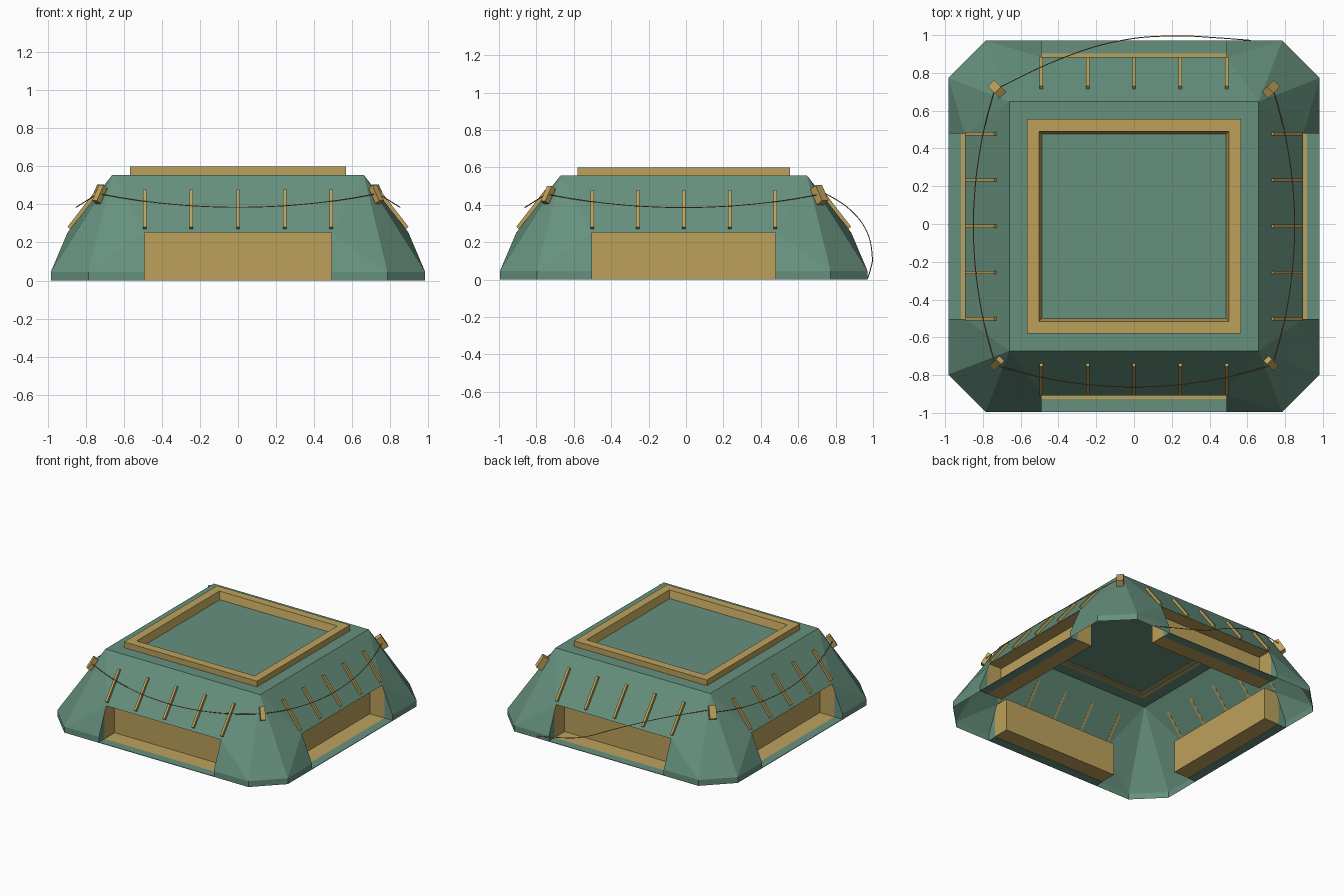
import bpy, bmesh, math
from mathutils import Matrix, Vector

if "Cube" in bpy.data.objects:
    bpy.data.objects.remove(bpy.data.objects["Cube"])

CY = -0.012  # centre of the hull in y


def material(name, rgb):
    m = bpy.data.materials.new(name)
    m.diffuse_color = (*rgb, 1)
    m.use_nodes = True
    m.node_tree.nodes["Principled BSDF"].inputs["Base Color"].default_value = m.diffuse_color
    return m


GREEN = material("sage green", (0.133, 0.280, 0.207))
GOLD = material("tan gold", (0.510, 0.357, 0.107))
BROWN = material("rope brown", (0.42, 0.21, 0.06))


def spin(k):
    """Transform from the local front side to side k."""
    return Matrix.Translation((0, CY, 0)) @ Matrix.Rotation(k * math.pi / 2, 4, 'Z')


def finish(bm, name, mat, matrix=None):
    bmesh.ops.remove_doubles(bm, verts=bm.verts, dist=1e-5)
    bmesh.ops.recalc_face_normals(bm, faces=bm.faces)
    me = bpy.data.meshes.new(name)
    bm.to_mesh(me)
    bm.free()
    me.materials.append(mat)
    ob = bpy.data.objects.new(name, me)
    bpy.context.collection.objects.link(ob)
    if matrix:
        ob.matrix_world = matrix
    return ob


def face(bm, *pts):
    return bm.faces.new([bm.verts.new(p) for p in pts])


def box(name, size, matrix, mat=GOLD):
    bm = bmesh.new()
    bmesh.ops.create_cube(bm, size=1, matrix=Matrix.Diagonal((*size, 1)))
    return finish(bm, name, mat, matrix)


W = 0.49               # half width of the side openings
H, C, T = 0.983, 0.785, 0.66   # base half size, chamfer start, top half size
LIP = 0.895            # opening lip
ZB, ZL, ZT = 0.045, 0.252, 0.555

# hull shell: one side repeated four times
bm = bmesh.new()
for k in range(4):
    R = Matrix.Rotation(k * math.pi / 2, 4, 'Z')

    def add(*pts):
        face(bm, *[R @ Vector(p) for p in pts])
    # upper panel above the opening
    add((-W, -LIP, ZL), (W, -LIP, ZL), (T, -T, ZT), (-T, -T, ZT))
    for s in (-1, 1):
        # flanks beside the opening
        add((s * W, -LIP, ZL), (s * T, -T, ZT), (s * C, -H, ZB))
        add((s * W, -LIP, ZL), (s * C, -H, ZB), (s * W, -H, ZB))
        add((s * W, -H, 0), (s * C, -H, 0), (s * C, -H, ZB), (s * W, -H, ZB))
        # green outer part of the opening jamb
        add((s * W, -H, 0), (s * W, -H, ZB), (s * W, -0.915, 0.205), (s * W, -0.915, 0))
    # corner chamfer
    add((C, -H, 0), (H, -C, 0), (H, -C, ZB), (C, -H, ZB))
    add((C, -H, ZB), (H, -C, ZB), (T, -T, ZT))
    # deck and shallow recess wall
    b = 0.53
    add((-T, -T, ZT), (T, -T, ZT), (b, -b, ZT), (-b, -b, ZT))
    add((-b, -b, ZT), (b, -b, ZT), (b, -b, .542), (-b, -b, .542))
face(bm, (-b, -b, .542), (b, -b, .542), (b, b, .542), (-b, b, .542))
finish(bm, "hull", GREEN, Matrix.Translation((0, CY, 0)))

# square frame on the deck
bm = bmesh.new()
prof = [(0.567, 0.55), (0.567, 0.599), (0.503, 0.599), (0.487, 0.538)]
for k in range(4):
    R = Matrix.Rotation(k * math.pi / 2, 4, 'Z')
    for (a, za), (b, zb) in zip(prof, prof[1:] + prof[:1]):
        face(bm, *[R @ Vector(p) for p in ((-a, -a, za), (a, -a, za), (b, -b, zb), (-b, -b, zb))])
finish(bm, "deck_frame", GOLD, Matrix.Translation((0, CY, 0)))

# wall slope used by the bars
slope = Vector((0, 0.235, 0.303)).normalized()
normal = Vector((0, -0.303, 0.235)).normalized()
tilt = Matrix((Vector((1, 0, 0)), -normal, slope)).transposed().to_4x4()

for k in range(4):
    M = spin(k)
    # recessed box behind the opening
    yb, yf, z0 = -0.79, -0.915, 0.004
    bm = bmesh.new()
    face(bm, (-W, yb, z0), (W, yb, z0), (W, yb, ZL), (-W, yb, ZL))
    face(bm, (-W, yf, z0), (W, yf, z0), (W, yb, z0), (-W, yb, z0))
    face(bm, (-W, -LIP, ZL), (-W, yb, ZL), (W, yb, ZL), (W, -LIP, ZL))
    for s in (-W, W):
        face(bm, (s, yf, z0), (s, yb, z0), (s, yb, ZL), (s, -LIP, ZL), (s, yf, 0.205))
    finish(bm, "opening_recess", GOLD, M)
    # sill in front of the recess
    box("opening_sill", (2 * W, H + yf, 0.004),
        M @ Matrix.Translation((0, (yf - H) / 2, 0.002)), GREEN)
    # sloping bars lying on the wall
    for i in range(-2, 3):
        mid = Vector((i * 0.245, -0.804, 0.369)) + normal * 0.009
        box("wall_bar", (0.018, 0.020, 0.25), M @ Matrix.Translation(mid) @ tilt)
    # corner bracket leaning with the corner
    size = (0.05, 0.045, 0.095) if k in (1, 2) else (0.036, 0.032, 0.095)
    box("corner_bracket", size, M @ Matrix.Translation((0.726, -0.726, 0.452))
        @ Matrix.Rotation(math.radians(45), 4, 'Z') @ Matrix.Rotation(math.radians(-32), 4, 'X'))


def rope(name, pts, matrix):
    cu = bpy.data.curves.new(name, 'CURVE')
    cu.dimensions = '3D'
    cu.bevel_depth = 0.0026
    cu.bevel_resolution = 1
    sp = cu.splines.new('BEZIER')
    sp.bezier_points.add(len(pts) - 1)
    for q, p in zip(sp.bezier_points, pts):
        q.co = p
        q.handle_left_type = q.handle_right_type = 'AUTO'
    sp.resolution_u = 8
    cu.materials.append(BROWN)
    ob = bpy.data.objects.new(name, cu)
    bpy.context.collection.objects.link(ob)
    ob.matrix_world = matrix


# sagging ropes on the front, right and left
for k in (0, 1, 3):
    pts = []
    for i in range(9):
        t = i / 4 - 1
        s = 1 - t * t
        pts.append((0.725 * t, -0.738 - 0.112 * s, 0.455 - 0.07 * s))
    rope("side_rope", pts, spin(k))
# loose rope hanging at the back
rope("loose_rope", [(-0.72, 0.72, 0.475), (-0.4, 0.87, 0.38), (-0.1, 0.965, 0.26),
                    (0.2, 0.996, 0.12), (0.45, 0.985, 0.05), (0.62, 0.972, 0.008)],
     Matrix.Identity(4))
